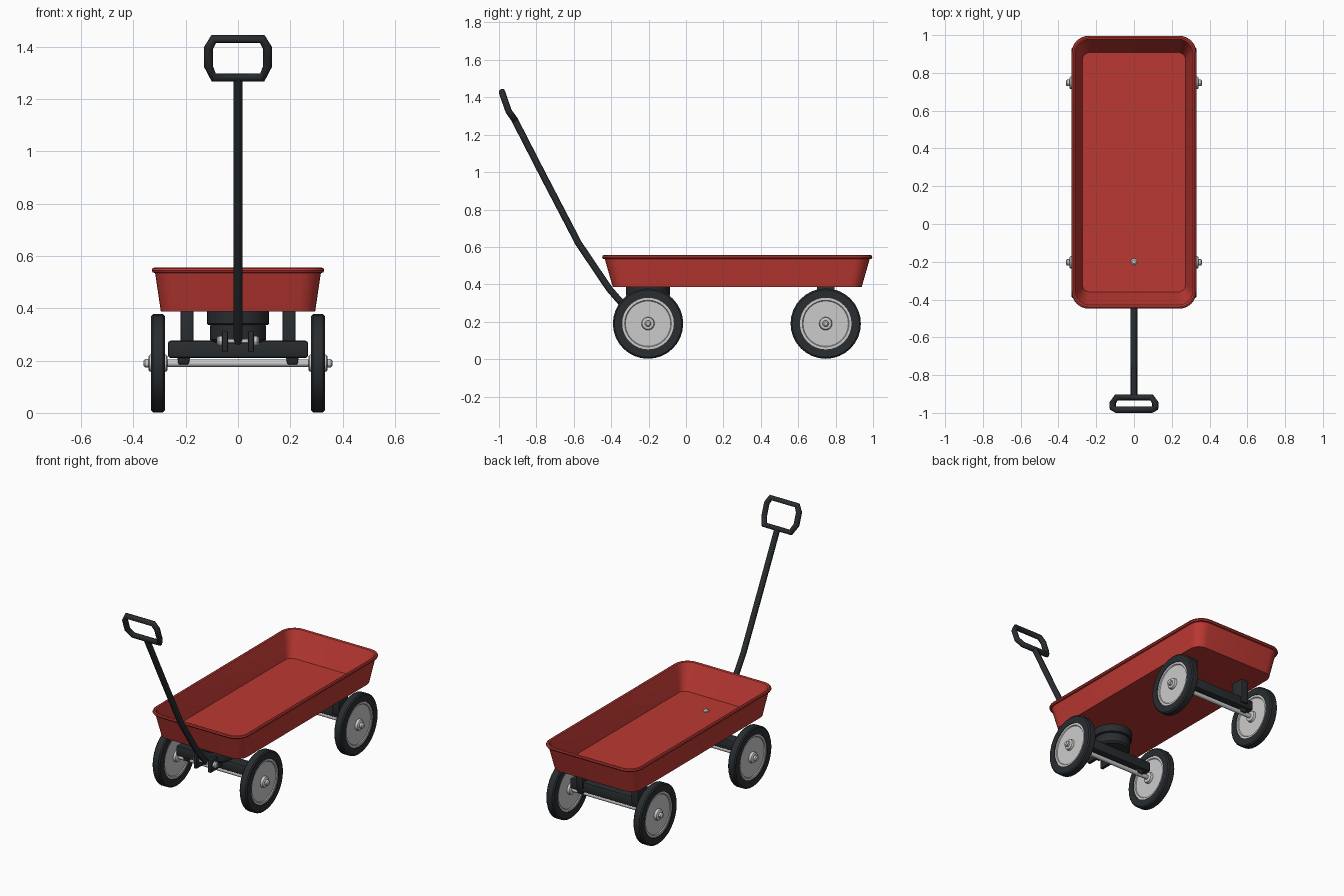
import bpy, bmesh, math
from mathutils import Matrix, Vector

if "Cube" in bpy.data.objects:
    bpy.data.objects.remove(bpy.data.objects["Cube"])


def material(name, rgb):
    m = bpy.data.materials.new(name)
    m.diffuse_color = (*rgb, 1)
    m.use_nodes = True
    m.node_tree.nodes["Principled BSDF"].inputs["Base Color"].default_value = m.diffuse_color
    return m


RED = material("red_paint", (0.5, 0.04, 0.032))
BLACK = material("black", (0.022, 0.026, 0.029))


def finish(bm, name, mat=None, angle=30):
    bmesh.ops.recalc_face_normals(bm, faces=bm.faces)
    me = bpy.data.meshes.new(name)
    bm.to_mesh(me)
    bm.free()
    ob = bpy.data.objects.new(name, me)
    bpy.context.collection.objects.link(ob)
    if mat:
        me.materials.append(mat)
    bpy.ops.object.select_all(action='DESELECT')
    bpy.context.view_layer.objects.active = ob
    ob.select_set(True)
    bpy.ops.object.shade_smooth_by_angle(angle=math.radians(angle))
    return ob


def loft(rings, name, mat, caps=True, closed=False):
    """Skin a list of equal-length point rings."""
    bm = bmesh.new()
    vs = [[bm.verts.new(p) for p in r] for r in rings]
    n = len(rings[0])
    pairs = list(zip(vs, vs[1:])) + ([(vs[-1], vs[0])] if closed else [])
    for a, b in pairs:
        for i in range(n):
            bm.faces.new((a[i], a[(i + 1) % n], b[(i + 1) % n], b[i]))
    if caps and not closed:
        bm.faces.new(vs[0])
        bm.faces.new(vs[-1])
    return finish(bm, name, mat)


def lathe(name, profile, loc, mat=None, axis='X', n=32, closed=False):
    """Spin (radius, offset) pairs around the given axis."""
    rings = []
    for r, h in profile:
        ring = []
        for i in range(n):
            t = 2 * math.pi * i / n
            c, s = r * math.cos(t), r * math.sin(t)
            p = {'X': (h, c, s), 'Y': (c, h, s), 'Z': (c, s, h)}[axis]
            ring.append(Vector(p) + Vector(loc))
        rings.append(ring)
    return loft(rings, name, mat, closed=closed)


def box(name, size, loc, mat=BLACK, bevel=0.006, bottom=1.0):
    """Bevelled box; bottom scales the lower face for a taper."""
    bm = bmesh.new()
    bmesh.ops.create_cube(bm, size=1)
    for v in bm.verts:
        k = bottom if v.co.z < 0 else 1
        v.co = Vector((v.co.x * size[0] * k, v.co.y * size[1] * k, v.co.z * size[2])) + Vector(loc)
    bmesh.ops.bevel(bm, geom=bm.edges[:], offset=bevel, segments=2, profile=0.5, affect='EDGES')
    return finish(bm, name, mat)


def tube(name, pts, r, cyclic=False):
    cu = bpy.data.curves.new(name, 'CURVE')
    cu.dimensions = '3D'
    cu.bevel_depth = r
    cu.bevel_resolution = 2
    cu.use_fill_caps = True
    sp = cu.splines.new('POLY')
    sp.points.add(len(pts) - 1)
    for q, p in zip(sp.points, pts):
        q.co = (*p, 1)
    sp.use_cyclic_u = cyclic
    cu.materials.append(BLACK)
    ob = bpy.data.objects.new(name, cu)
    bpy.context.collection.objects.link(ob)
    return ob


# tray: rounded rectangles lofted up the outside, over the rim, down to the floor
def round_rect(hx, hy, r, z, seg=6):
    pts = []
    for k, (sx, sy) in enumerate([(1, 1), (-1, 1), (-1, -1), (1, -1)]):
        for i in range(seg + 1):
            t = math.pi / 2 * (k + i / seg)
            pts.append((sx * (hx - r) + r * math.cos(t),
                        0.274 + sy * (hy - r) + r * math.sin(t), z))
    return pts


tray_profile = [(0.295, 0.666, 0.065, 0.387), (0.317, 0.708, 0.08, 0.535),
                (0.326, 0.718, 0.088, 0.537), (0.33, 0.7225, 0.09, 0.545),
                (0.327, 0.72, 0.088, 0.553), (0.32, 0.713, 0.083, 0.556),
                (0.312, 0.704, 0.077, 0.552), (0.309, 0.70, 0.075, 0.543),
                (0.273, 0.634, 0.04, 0.397)]
loft([round_rect(*p) for p in tray_profile], "tray", RED)
lathe("floor_bolt", [(0.017, 0.39), (0.017, 0.403), (0.01, 0.409)], (0, -0.2, 0), axis='Z', n=16)

# wheels and axles
Z = 0.19
for end, y in (("front", -0.203), ("rear", 0.747)):
    lathe(end + "_axle", [(0.014, -0.35), (0.014, 0.35)], (0, y, Z), n=16)
    for side, s in (("right", 1), ("left", -1)):
        tag = f"{end}_{side}_"
        c = (s * 0.306, y, Z)
        lathe(tag + "tyre", [(0.138, -0.026), (0.18, -0.026), (0.188, -0.019), (0.188, 0.019),
                             (0.18, 0.026), (0.138, 0.026)], c, BLACK, closed=True)
        half = [(0.142, 0.022), (0.125, 0.022), (0.121, 0.017), (0.035, 0.017),
                (0.032, 0.032), (0.026, 0.036)]
        lathe(tag + "wheel_disc", [(r, -h) for r, h in reversed(half)] + half, c)
        lathe(tag + "axle_nut", [(0.017, 0.034 * s), (0.017, 0.049 * s), (0.01, 0.055 * s)], c, n=12)
    # axle beam and the clips holding the axle below it
    box(end + "_axle_beam", (0.536, 0.075, 0.066), (0, y, 0.243), bevel=0.01)
    for side, s in (("right", 1), ("left", -1)):
        box(f"{end}_{side}_axle_clip", (0.052, 0.05, 0.035), (s * 0.208, y, 0.203),
            bevel=0.004, bottom=0.75)

# rear uprights
for side, s in (("right", 1), ("left", -1)):
    box(f"rear_{side}_upright", (0.05, 0.095, 0.155), (s * 0.195, 0.747, 0.312), bevel=0.004)

# steering turntable
lathe("turntable_upper", [(0.114, 0.337), (0.118, 0.341), (0.118, 0.389)], (0, -0.203, 0), BLACK, 'Z')
lathe("turntable_lower", [(0.098, 0.27), (0.108, 0.28), (0.108, 0.332), (0.104, 0.338)],
      (0, -0.203, 0), BLACK, 'Z')

# handle hinge
for side, s in (("right", 1), ("left", -1)):
    box(f"hinge_{side}_plate", (0.022, 0.13, 0.08), (s * 0.05, -0.295, 0.272), bevel=0.005)
    lathe(f"hinge_{side}_bolt_head", [(0.02, s * 0.062), (0.02, s * 0.073), (0.012, s * 0.08)],
          (0, -0.325, 0.275), n=12)
lathe("hinge_pin", [(0.01, -0.07), (0.01, 0.07)], (0, -0.325, 0.275), n=12)

# pull handle shaft and grip loop
tube("handle_shaft", [(0, -0.32, 0.272), (0, -0.41, 0.375), (0, -0.575, 0.62),
                      (0, -0.765, 0.985), (0, -0.918, 1.283)], 0.018)
half = [(0.093, -0.918, 1.283), (0.113, -0.948, 1.325), (0.113, -0.973, 1.395), (0.093, -0.984, 1.43)]
tube("handle_grip", half + [(-x, y, z) for x, y, z in reversed(half)], 0.0175, cyclic=True)
